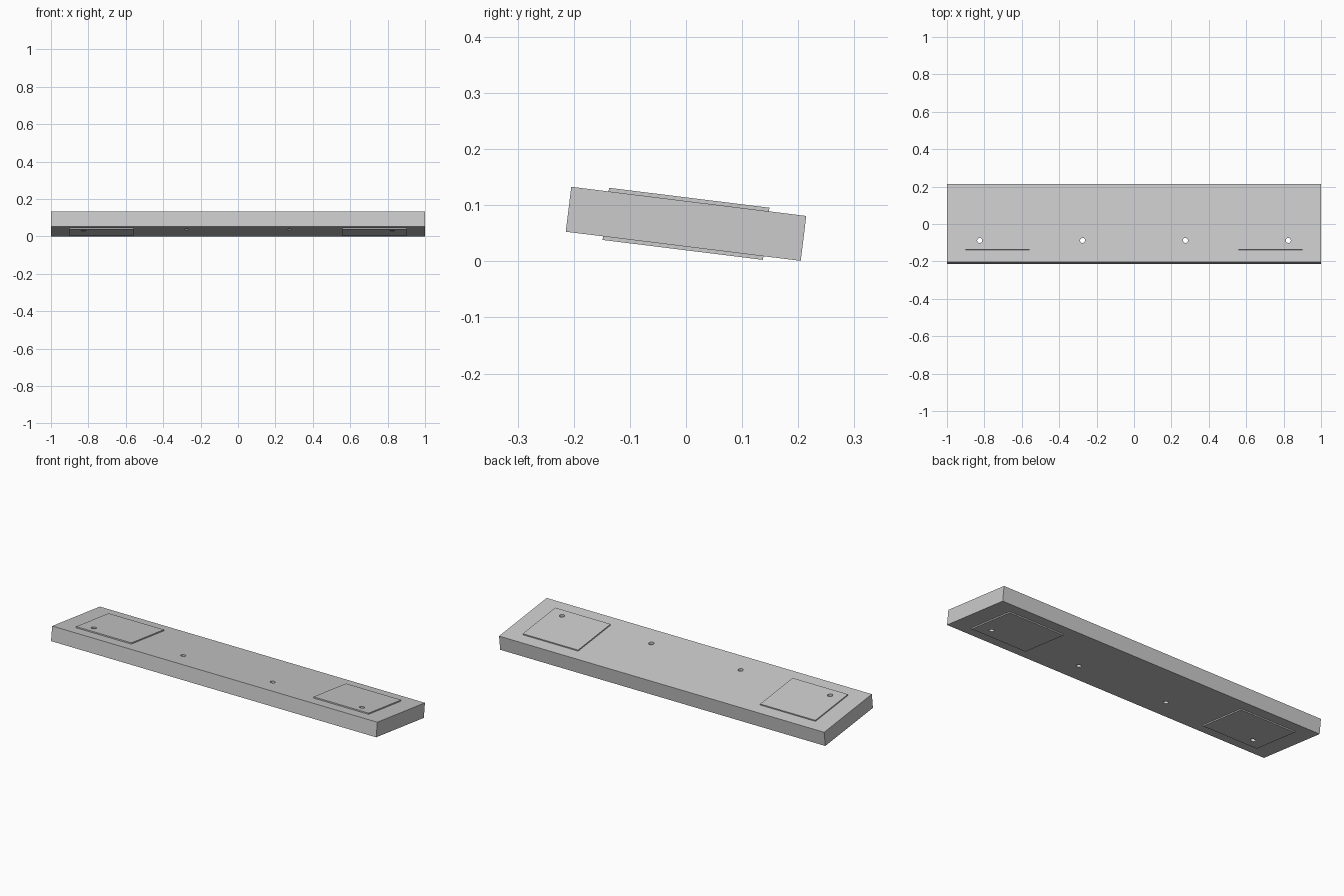
import bpy
import math

if "Cube" in bpy.data.objects:
    bpy.data.objects.remove(bpy.data.objects["Cube"])

TILT = -math.radians(7.07)   # board leans down towards the back
CENTRE_Z = 0.0668


def block(name, x, size):
    bpy.ops.mesh.primitive_cube_add(size=1, location=(x, 0, CENTRE_Z), rotation=(TILT, 0, 0))
    ob = bpy.context.object
    ob.name = name
    ob.scale = size
    bpy.ops.object.transform_apply(location=False, rotation=False, scale=True)
    return ob


def combine(target, tool, operation):
    mod = target.modifiers.new(operation.title(), 'BOOLEAN')
    mod.object = tool
    mod.operation = operation
    mod.solver = 'EXACT'
    bpy.context.view_layer.objects.active = target
    bpy.ops.object.modifier_apply(modifier=mod.name)
    bpy.data.objects.remove(tool, do_unlink=True)


# Main tilted board
board = block("tilted_board", 0, (2.0, 0.422, 0.0806))

# Raised pads, standing slightly proud above and below
for side in (-1, 1):
    pad = block("raised_pad", side * 0.73, (0.34, 0.288, 0.0936))
    combine(board, pad, 'UNION')

# Row of vertical bolt holes
for x in (-0.825, -0.275, 0.275, 0.825):
    bpy.ops.mesh.primitive_cylinder_add(vertices=24, radius=0.0135, depth=0.4,
                                        location=(x, -0.088, CENTRE_Z))
    cutter = bpy.context.object
    cutter.name = "hole_cutter"
    cutter.hide_render = True
    combine(board, cutter, 'DIFFERENCE')

# Smooth hole walls, keep the board edges crisp
bpy.ops.object.select_all(action='DESELECT')
board.select_set(True)
bpy.context.view_layer.objects.active = board
bpy.ops.object.shade_smooth_by_angle(angle=math.radians(30))
